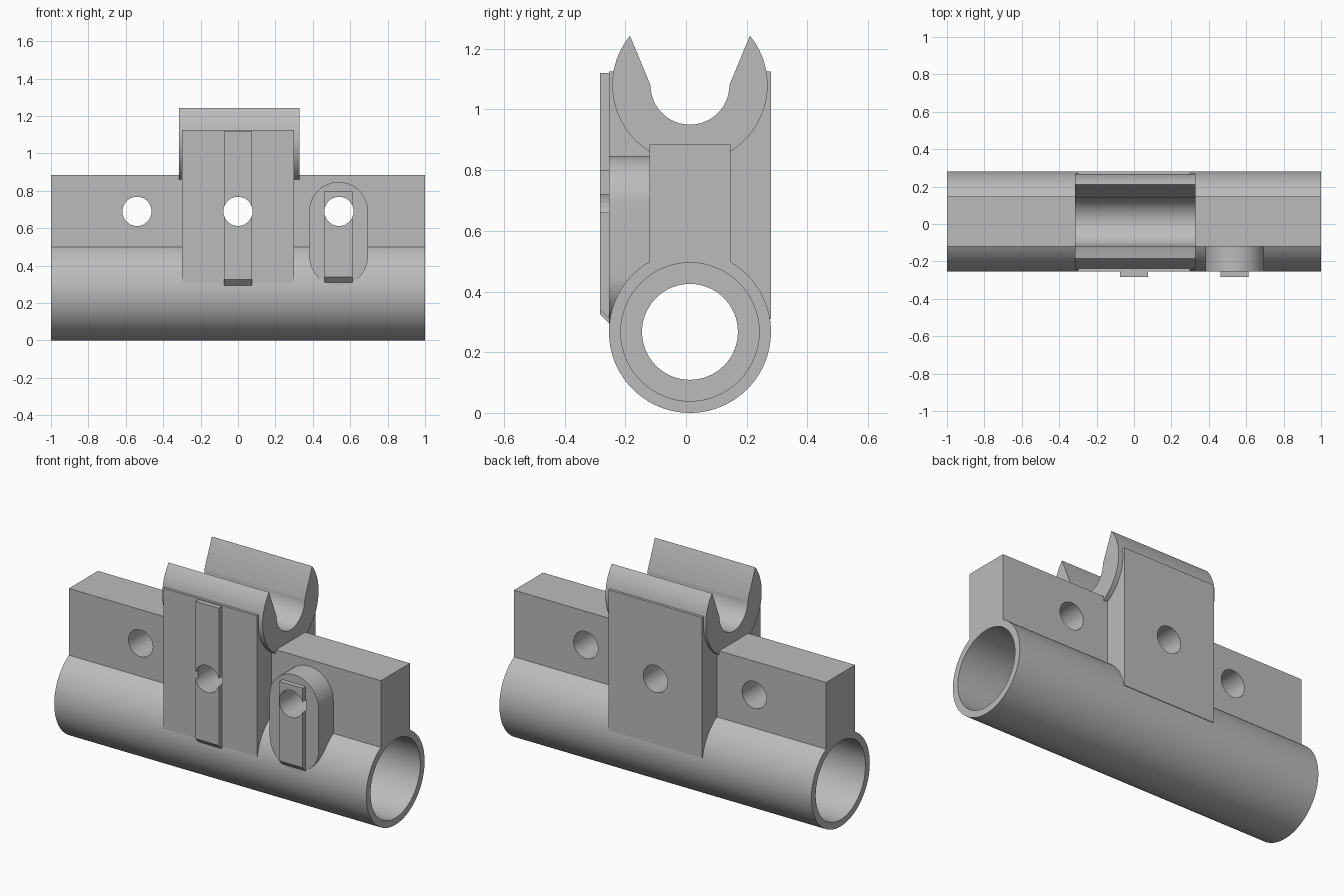
import bpy, bmesh
from math import cos, sin, radians, pi
from mathutils import Vector

cube = bpy.data.objects.get("Cube")
if cube:
    bpy.data.objects.remove(cube, do_unlink=True)

grey = bpy.data.materials.new("plain grey")
grey.use_nodes = True
GREY = (0.5, 0.5, 0.5, 1)
grey.diffuse_color = GREY
grey.node_tree.nodes["Principled BSDF"].inputs["Base Color"].default_value = GREY

MID = 0.013            # y of the tube and cradle axes
TUBE_Z, TUBE_R = 0.267, 0.267
HOLE_Z, HOLE_R = 0.69, 0.078


def arc(cx, cy, r, start, end, n=32):
    """Points on an arc, angles in degrees."""
    angles = [radians(start + (end - start) * i / n) for i in range(n + 1)]
    return [(cx + r * cos(a), cy + r * sin(a)) for a in angles]


def circle(cx, cy, r, n=64):
    return arc(cx, cy, r, 0, 360, n)[:-1]


def rect(a0, b0, a1, b1):
    return [(a0, b0), (a1, b0), (a1, b1), (a0, b1)]


def prism(name, profile, axis, lo, hi):
    """Extrude a profile along x (points are y, z) or along y (points are x, z)."""
    bm = bmesh.new()
    if axis == "x":
        verts = [bm.verts.new((lo, p, q)) for p, q in profile]
        move = Vector((hi - lo, 0, 0))
    else:
        verts = [bm.verts.new((p, lo, q)) for p, q in profile]
        move = Vector((0, hi - lo, 0))
    face = bm.faces.new(verts)
    grown = bmesh.ops.extrude_face_region(bm, geom=[face], use_keep_orig=True)
    moved = [v for v in grown["geom"] if isinstance(v, bmesh.types.BMVert)]
    bmesh.ops.translate(bm, verts=moved, vec=move)
    bmesh.ops.recalc_face_normals(bm, faces=bm.faces)
    mesh = bpy.data.meshes.new(name)
    bm.to_mesh(mesh)
    bm.free()
    mesh.materials.append(grey)
    obj = bpy.data.objects.new(name, mesh)
    bpy.context.collection.objects.link(obj)
    return obj


def activate(obj):
    bpy.ops.object.select_all(action="DESELECT")
    obj.select_set(True)
    bpy.context.view_layer.objects.active = obj


def cut(obj, cutters):
    activate(obj)
    for cutter in cutters:
        mod = obj.modifiers.new("cut", "BOOLEAN")
        mod.operation = "DIFFERENCE"
        mod.solver = "EXACT"
        mod.object = cutter
        bpy.ops.object.modifier_apply(modifier=mod.name)


# Main solids
tube = prism("tube", circle(MID, TUBE_Z, TUBE_R, 96), "x", -1, 1)
web = prism("web", rect(-0.12, 0.44, 0.146, 0.885), "x", -1, 1)
block = prism("centre_block", rect(-0.254, 0.31, 0.28, 1.125), "x", -0.3, 0.3)

# Open cradle with flared mouth
CRADLE_Z = 1.08
outer = arc(MID, CRADLE_Z, 0.256, 140.5, 399.5, 64)
inner = arc(MID, CRADLE_Z, 0.13, 360, 180, 40)
cradle = prism("cradle", outer + inner, "x", -0.315, 0.328)

# Round-ended boss on the front of the web
boss_outline = arc(0.538, HOLE_Z, 0.157, 0, 180) + arc(0.538, 0.45, 0.157, 180, 360)
boss = prism("boss", boss_outline, "y", -0.254, -0.1)


# Raised ribs, bevelled at the foot
def rib(name, x, bottom, top):
    side = [(-0.283, top), (-0.283, bottom + 0.03), (-0.254, bottom),
            (-0.235, bottom), (-0.235, top)]
    return prism(name, side, "x", x - 0.075, x + 0.075)


centre_rib = rib("centre_rib", 0, 0.295, 1.12)
boss_rib = rib("boss_rib", 0.537, 0.31, 0.8)

# Cutters: stepped bore, cross holes and cradle mouth
bores = [prism("bore_cutter", circle(MID, TUBE_Z, r), "x", a, b)
         for r, a, b in ((0.158, -1.1, 1.1), (0.228, -1.1, -0.1), (0.228, 0.1, 1.1))]
left_hole, centre_hole, right_hole = [
    prism("hole_cutter", circle(x, HOLE_Z, HOLE_R, 48), "y", -0.5, 0.5)
    for x in (0.54, 0, -0.54)]
mouth = prism("mouth_cutter", inner + [(-0.185, 1.243), (0.211, 1.243)], "x", -0.6, 0.6)

cut(tube, bores)
cut(web, bores + [left_hole, centre_hole, right_hole])
cut(block, bores + [centre_hole, mouth])
cut(boss, bores + [left_hole])
cut(centre_rib, [centre_hole])
cut(boss_rib, [left_hole])

for cutter in bores + [left_hole, centre_hole, right_hole, mouth]:
    bpy.data.objects.remove(cutter, do_unlink=True)

# Smooth curved faces, crisp edges
for part in (tube, web, block, cradle, boss, centre_rib, boss_rib):
    activate(part)
    bpy.ops.object.shade_smooth_by_angle(angle=pi / 6)
